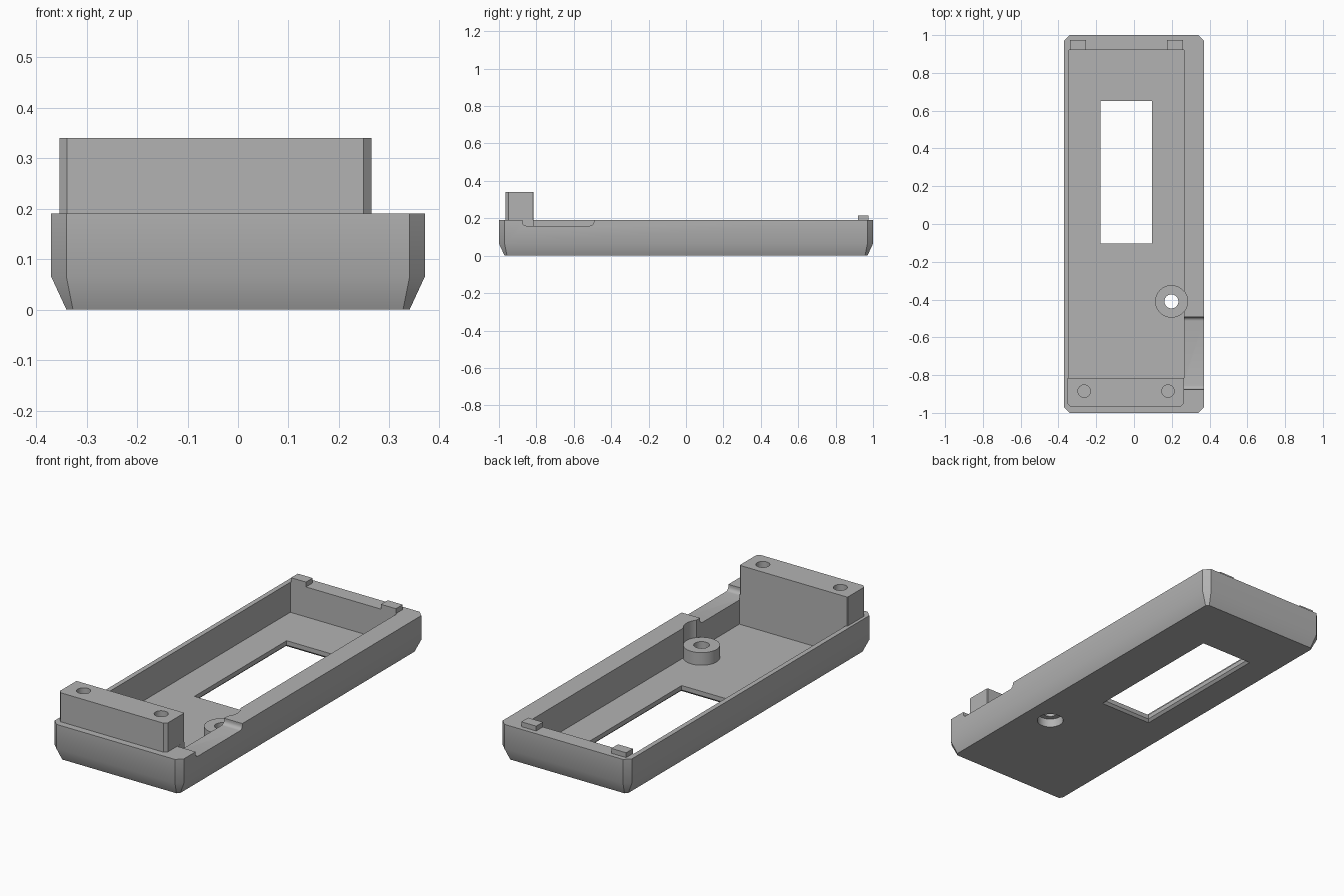
import bpy, bmesh, math

if "Cube" in bpy.data.objects:
    bpy.data.objects.remove(bpy.data.objects["Cube"])

grey = bpy.data.materials.new("plain grey")
grey.diffuse_color = (0.45, 0.45, 0.45, 1)
grey.use_nodes = True
grey.node_tree.nodes["Principled BSDF"].inputs["Base Color"].default_value = grey.diffuse_color


def loft(name, rings):
    """Closed solid through rings of equal point count."""
    bm = bmesh.new()
    loops = [[bm.verts.new(p) for p in r] for r in rings]
    n = len(loops[0])
    bm.faces.new(loops[0])
    bm.faces.new(loops[-1])
    for a, b in zip(loops, loops[1:]):
        for i in range(n):
            j = (i + 1) % n
            bm.faces.new((a[i], a[j], b[j], b[i]))
    bmesh.ops.recalc_face_normals(bm, faces=bm.faces)
    me = bpy.data.meshes.new(name)
    bm.to_mesh(me)
    bm.free()
    me.materials.append(grey)
    ob = bpy.data.objects.new(name, me)
    bpy.context.collection.objects.link(ob)
    return ob


def octagon(x, y, c, z):
    return [(x - c, -y, z), (x, -y + c, z), (x, y - c, z), (x - c, y, z),
            (-x + c, y, z), (-x, y - c, z), (-x, -y + c, z), (-x + c, -y, z)]


def rect(x0, x1, y0, y1, z, g=0):
    return [(x0 - g, y0 - g, z), (x1 + g, y0 - g, z),
            (x1 + g, y1 + g, z), (x0 - g, y1 + g, z)]


def box(name, x0, x1, y0, y1, z0, z1):
    return loft(name, [rect(x0, x1, y0, y1, z0), rect(x0, x1, y0, y1, z1)])


def cylinder(name, x, y, r, z0, z1, n=48):
    ring = [(x + r * math.cos(2 * math.pi * i / n),
             y + r * math.sin(2 * math.pi * i / n)) for i in range(n)]
    return loft(name, [[(a, b, z) for a, b in ring] for z in (z0, z1)])


def select(ob):
    bpy.ops.object.select_all(action='DESELECT')
    ob.select_set(True)
    bpy.context.view_layer.objects.active = ob


def cut(target, cutter):
    m = target.modifiers.new("cut", 'BOOLEAN')
    m.operation = 'DIFFERENCE'
    m.solver = 'EXACT'
    m.object = cutter
    select(target)
    bpy.ops.object.modifier_apply(modifier=m.name)


# Tray body, tapered towards the underside
tray = loft("tray", [octagon(0.34, 0.97, 0.013, 0),
                     octagon(0.37, 1.0, 0.03, 0.065),
                     octagon(0.37, 1.0, 0.03, 0.19)])

# Raised screw block with clipped corners at the front
X0, X1, Y0, Y1, C = -0.354, 0.264, -0.965, -0.815, 0.015
outline = [(X0 + C, Y0), (X1 - C, Y0), (X1, Y0 + C), (X1, Y1 - 0.004),
           (X1 - 0.004, Y1), (X0 + 0.004, Y1), (X0, Y1 - 0.004), (X0, Y0 + C)]
block = loft("screw_block", [[(x, y, z) for x, y in outline] for z in (0.19, 0.34)])

# Round screw boss on the floor
BX, BY = 0.198, -0.41
boss = cylinder("screw_boss", BX, BY, 0.086, 0.03, 0.10)

# Small tabs on the rear rim
tabs = [box("rear_tab", x, x + 0.085, 0.92, 0.975, 0.185, 0.215)
        for x in (-0.34, 0.175)]

# Cutters: cavity, window with flared underside, boss holes, block holes
cavity = box("cavity_cutter", -0.345, 0.265, -0.815, 0.92, 0.035, 0.3)
W = (-0.178, 0.096, -0.102, 0.652)
window = loft("window_cutter", [rect(*W, -0.01, 0.022), rect(*W, 0.012, 0),
                                rect(*W, 0.1, 0)])
clearance = cylinder("clearance_cutter", BX, BY, 0.086, 0.10, 0.3)
bore = cylinder("bore_cutter", BX, BY, 0.037, -0.05, 0.2)
counterbore = cylinder("counterbore_cutter", BX, BY, 0.064, -0.05, 0.045)
holes = [cylinder("block_hole_cutter", x, -0.885, 0.033, 0.08, 0.4)
         for x in (-0.264, 0.18)]

# Side notch with rounded lower corners
R = 0.02
prof = [(-0.875, 0.25)]
for cy, a0 in ((-0.875 + R, 180), (-0.493 - R, 270)):
    for k in range(6):
        a = math.radians(a0 + 18 * k)
        prof.append((cy + R * math.cos(a), 0.18 + R * math.sin(a)))
prof.append((-0.493, 0.25))
notch = loft("notch_cutter", [[(x, y, z) for y, z in prof] for x in (0.2645, 0.5)])

cutters = [cavity, window, clearance, bore, counterbore, notch] + holes
for c in cutters:
    cut(tray, c)
for c in (bore, counterbore):
    cut(boss, c)
for c in holes:
    cut(block, c)
for c in cutters:
    bpy.data.objects.remove(c)

# Smooth the gentle curves, keep hard edges
for ob in [tray, block, boss] + tabs:
    select(ob)
    bpy.ops.object.shade_smooth_by_angle(angle=math.radians(30))
